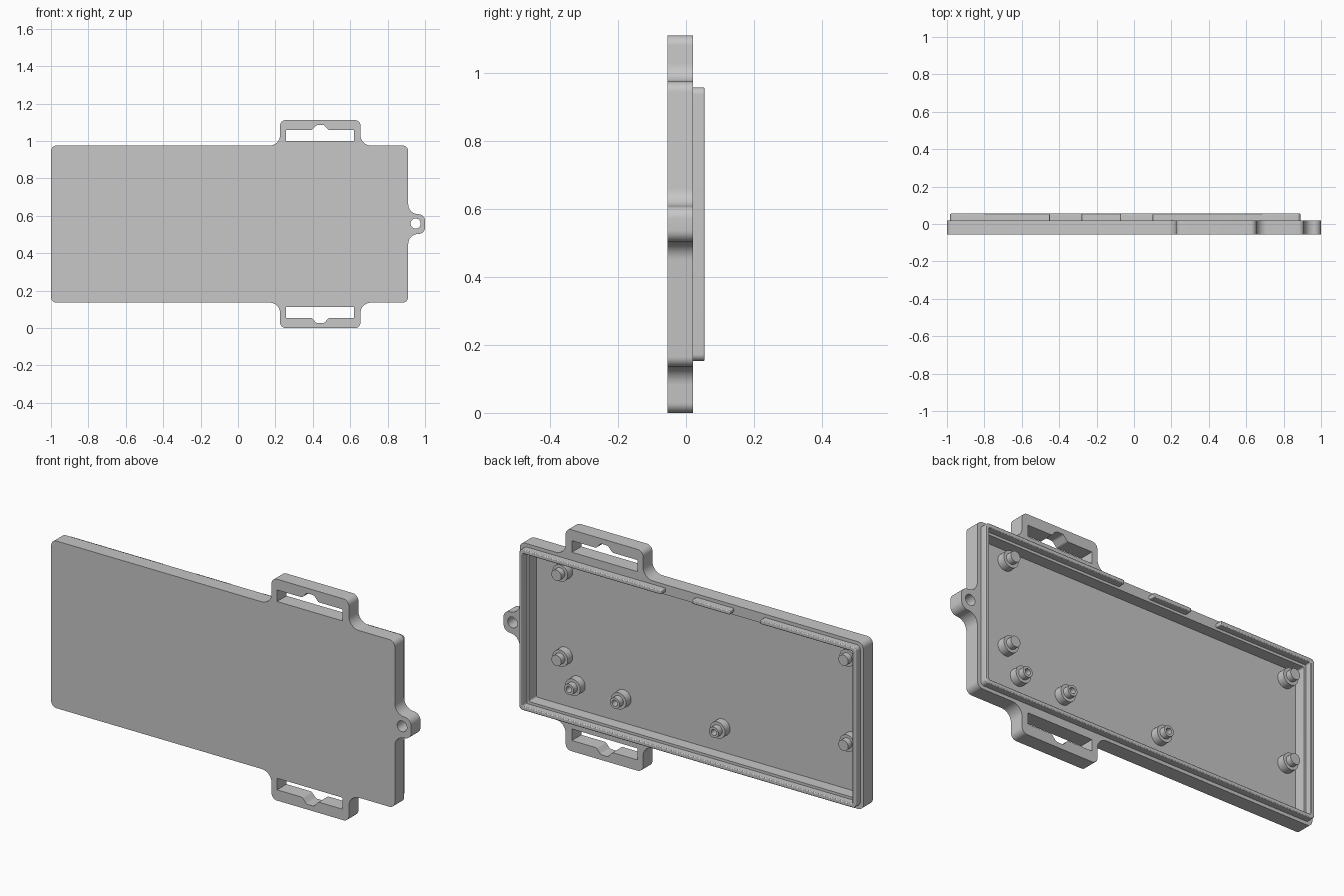
import bpy, bmesh, math
from mathutils import Vector

if "Cube" in bpy.data.objects:
    bpy.data.objects.remove(bpy.data.objects["Cube"])

grey = bpy.data.materials.new("plain grey plastic")
grey.use_nodes = True
colour = (0.57, 0.57, 0.57, 1)
grey.diffuse_color = colour
grey.node_tree.nodes["Principled BSDF"].inputs["Base Color"].default_value = colour

MID = 0.556  # height of the mirror line


def rounded(corners, steps=8):
    """Closed outline from (x, z, radius) corners, z relative to the mirror line."""
    pts = []
    for i, (x, z, r) in enumerate(corners):
        p = Vector((x, z))
        if r == 0:
            pts.append(p)
            continue
        u = (Vector(corners[i - 1][:2]) - p).normalized()
        v = (Vector(corners[(i + 1) % len(corners)][:2]) - p).normalized()
        half = u.angle(v) / 2
        centre = p + (u + v).normalized() * r / math.sin(half)
        start = p + u * r / math.tan(half) - centre
        end = p + v * r / math.tan(half) - centre
        a0 = math.atan2(start.y, start.x)
        turn = math.atan2(start.x * end.y - start.y * end.x, start.dot(end))
        for k in range(steps + 1):
            a = a0 + turn * k / steps
            pts.append(centre + Vector((math.cos(a), math.sin(a))) * r)
    return pts


def rect(x0, x1, z0, z1, r):
    return rounded([(x0, z0, r), (x1, z0, r), (x1, z1, r), (x0, z1, r)])


def circle(x, z, r, n=32):
    return [Vector((x + r * math.cos(math.tau * k / n), z + r * math.sin(math.tau * k / n)))
            for k in range(n)]


def flip(corners):
    return [(x, -z, r) for x, z, r in reversed(corners)]


def prism(name, outline, y0, y1):
    """Solid with the given outline, running from y0 to y1."""
    bm = bmesh.new()
    face = bm.faces.new([bm.verts.new((p.x, y0, p.y + MID)) for p in outline])
    grown = bmesh.ops.extrude_face_region(bm, geom=[face], use_keep_orig=True)
    moved = [g for g in grown["geom"] if isinstance(g, bmesh.types.BMVert)]
    bmesh.ops.translate(bm, vec=(0, y1 - y0, 0), verts=moved)
    bmesh.ops.recalc_face_normals(bm, faces=bm.faces)
    mesh = bpy.data.meshes.new(name)
    bm.to_mesh(mesh)
    bm.free()
    mesh.materials.append(grey)
    obj = bpy.data.objects.new(name, mesh)
    bpy.context.collection.objects.link(obj)
    return obj


def cut(obj, outline, y0, y1):
    """Cut a prism out of obj."""
    cutter = prism("cutter", outline, y0, y1)
    cutter.hide_render = True
    mod = obj.modifiers.new("cut", "BOOLEAN")
    mod.operation = "DIFFERENCE"
    mod.solver = "EXACT"
    mod.object = cutter
    bpy.context.view_layer.update()
    graph = bpy.context.evaluated_depsgraph_get()
    result = bpy.data.meshes.new_from_object(obj.evaluated_get(graph))
    obj.modifiers.clear()
    obj.data = result
    bpy.data.objects.remove(cutter)


def smooth(obj):
    bpy.ops.object.select_all(action="DESELECT")
    obj.select_set(True)
    bpy.context.view_layer.objects.active = obj
    bpy.ops.object.shade_smooth_by_angle(angle=math.radians(35))


FRONT, FLOOR, RIM, LIP = -0.055, -0.04, 0.02, 0.055

# Shell with strap tabs above and below and a lug at the end
upper = [(-1, 0.42, 0.03), (0.225, 0.42, 0.055), (0.225, 0.556, 0.03), (0.655, 0.556, 0.03),
         (0.655, 0.42, 0.055), (0.91, 0.42, 0.03), (0.91, 0.053, 0.053), (1, 0.053, 0.035)]
shell = prism("shell", rounded(upper + flip(upper)), FRONT, RIM)

# Strap slots, lug hole and hollow interior
slot = [(0.256, 0.444, 0), (0.256, 0.502, 0), (0.395, 0.502, 0.015), (0.42, 0.53, 0.02),
        (0.46, 0.53, 0.02), (0.485, 0.502, 0.015), (0.62, 0.502, 0), (0.62, 0.444, 0)]
for outline in (rounded(slot), rounded(flip(slot)), circle(0.95, 0.003, 0.027)):
    cut(shell, outline, FRONT - 0.1, RIM + 0.1)
cut(shell, rect(-0.953, 0.858, -0.37, 0.37, 0.008), FLOOR, RIM + 0.1)
smooth(shell)

# Raised lip, open at two places along the top
o, i = 0.403, 0.383
lip_loop = [(-0.45, o, 0), (-0.983, o, 0.02), (-0.983, -o, 0.02), (0.89, -o, 0.02),
            (0.89, o, 0.02), (0.1, o, 0), (0.1, i, 0), (0.87, i, 0.006),
            (0.87, -i, 0.006), (-0.963, -i, 0.006), (-0.963, i, 0.006), (-0.45, i, 0)]
for name, outline in (("lip", rounded(lip_loop)), ("lip_middle", rect(-0.28, -0.07, i, o, 0))):
    lip = prism(name, outline, RIM - 0.008, LIP)
    edge = lip.modifiers.new("soft edge", "BEVEL")
    edge.width = 0.004
    edge.segments = 2
    edge.limit_method = "ANGLE"
    edge.angle_limit = math.radians(60)
    smooth(lip)

# Mounting posts: collar with a pin, the lower row with screw holes
solid = [(x, z, False) for x in (0.7, -0.895) for z in (0.31, -0.118)]
holed = [(x, -0.245, True) for x in (0.63, 0.375, -0.175)]
for n, (x, z, hole) in enumerate(solid + holed, 1):
    collar = prism(f"post_collar_{n}", circle(x, z, 0.042), FLOOR - 0.003, 0)
    pin = prism(f"post_pin_{n}", circle(x, z, 0.027), -0.003, 0.03)
    for part in (collar, pin):
        if hole:
            cut(part, circle(x, z, 0.015), FLOOR, LIP)
        smooth(part)
